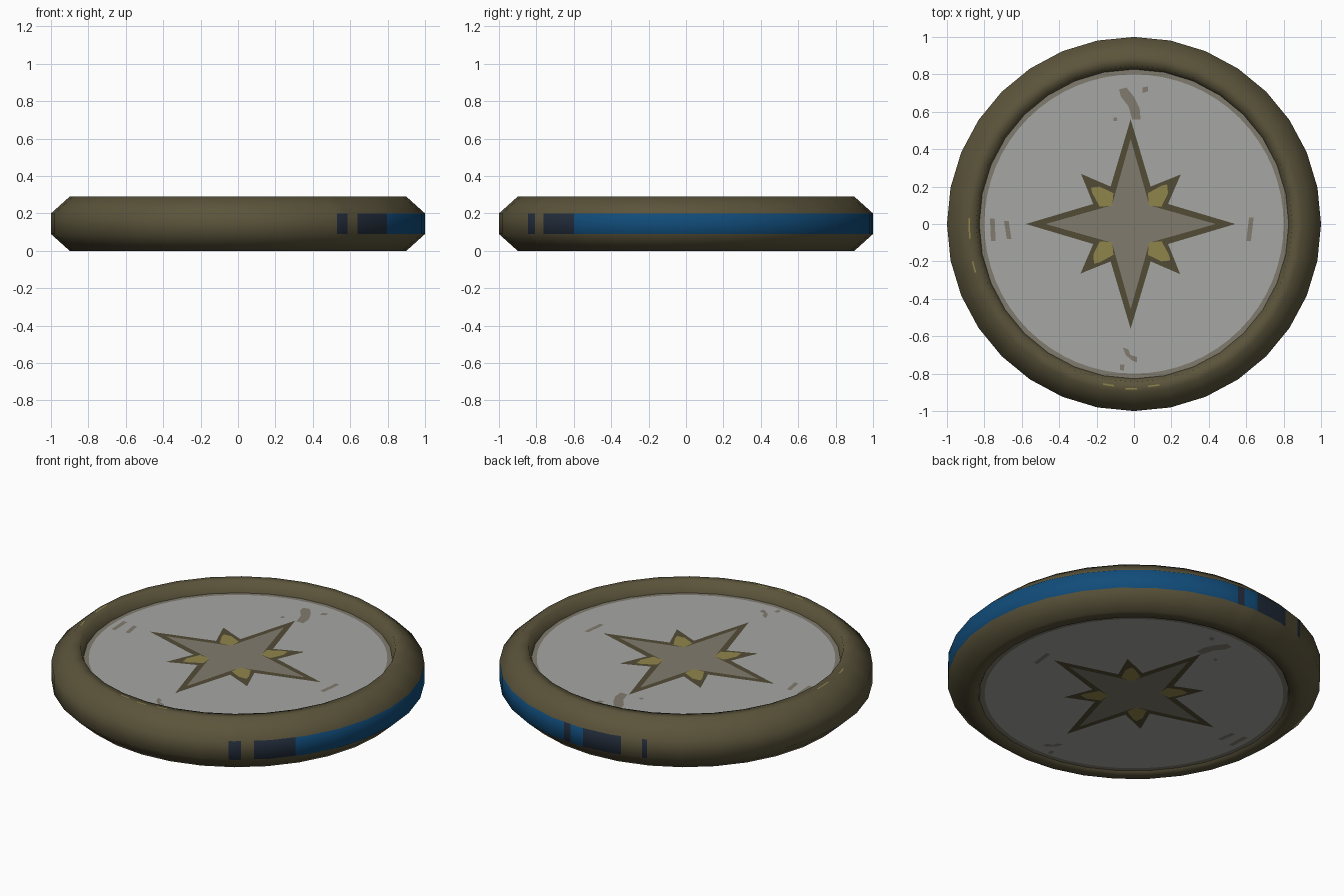
import bpy
import bmesh
import math
from math import radians, cos, sin

if "Cube" in bpy.data.objects:
    bpy.data.objects.remove(bpy.data.objects["Cube"])


def material(name, srgb):
    m = bpy.data.materials.new(name)
    lin = [((c / 255 + 0.055) / 1.055) ** 2.4 for c in srgb]
    m.diffuse_color = (*lin, 1)
    m.use_nodes = True
    m.node_tree.nodes["Principled BSDF"].inputs["Base Color"].default_value = m.diffuse_color
    return m


BRONZE = material("dark bronze", (91, 84, 59))
GREY = material("pale grey", (166, 166, 164))
TAUPE = material("taupe", (128, 123, 109))
OUTLINE = material("dark olive", (82, 75, 53))
GOLD = material("dull gold", (144, 133, 75))
BLUE = material("deep blue", (17, 76, 122))
NAVY = material("dark navy", (35, 45, 60))


def finish(name, bm, mats):
    mesh = bpy.data.meshes.new(name)
    bm.to_mesh(mesh)
    bm.free()
    for m in mats:
        mesh.materials.append(m)
    ob = bpy.data.objects.new(name, mesh)
    bpy.context.collection.objects.link(ob)
    return ob


def sheets(name, polys, z, mat, side=1):
    """Flat painted shapes facing up (side 1) or down (side -1)."""
    bm = bmesh.new()
    for pts in polys:
        f = bm.faces.new([bm.verts.new((x, y, z)) for x, y in pts])
        f.normal_update()
        if f.normal.z * side < 0:
            f.normal_flip()
    return finish(name, bm, [mat])


# Rim: 32-sided ring, with extra cuts where the painted side stripe changes
SIDES = 32
STEP = 360 / SIDES
stripe = [(-58, -54, 2), (-50, -37, 2), (-37, 84, 1), (84, 86.5, 2),
          (86.5, 91.5, 1), (91.5, 104.5, 2), (111.3, 113, 2)]
angles = sorted({round(i * STEP, 3) for i in range(SIDES)}
                | {round(a % 360, 3) for s in stripe for a in s[:2]})
profile = [(0.82, 0.2), (0.845, 0.29), (0.9, 0.29), (1, 0.2),
           (1, 0.09), (0.9, 0), (0.835, 0), (0.82, 0.03)]


def facet(a):
    """Radius factor that keeps extra cuts on the flat sides."""
    return cos(radians(STEP / 2)) / cos(radians(a % STEP - STEP / 2))


bm = bmesh.new()
loops = [[bm.verts.new((r * facet(a) * cos(radians(a)), r * facet(a) * sin(radians(a)), z))
          for r, z in profile] for a in angles]
for i, a in enumerate(angles):
    nxt = (i + 1) % len(angles)
    b = angles[nxt] if nxt else 360
    mid = (a + b) / 2
    mid = mid - 360 if mid > 180 else mid
    for j in range(len(profile)):
        k = (j + 1) % len(profile)
        f = bm.faces.new((loops[i][j], loops[i][k], loops[nxt][k], loops[nxt][j]))
        f.smooth = True
        if j == 3:
            f.material_index = next((m for s, e, m in stripe if s < mid < e), 0)
bmesh.ops.recalc_face_normals(bm, faces=bm.faces)
finish("rim", bm, [BRONZE, BLUE, NAVY])

# Inlaid disc: grey faces with a taupe border
TOP, BOTTOM = 0.226, 0.01
bm = bmesh.new()
N = 64
rows = [[bm.verts.new((r * cos(2 * math.pi * i / N), r * sin(2 * math.pi * i / N), z))
         for i in range(N)]
        for r, z in ((0.8, BOTTOM), (0.83, BOTTOM), (0.83, TOP), (0.8, TOP))]
bm.faces.new(rows[0])
bm.faces.new(rows[3])
for lo, hi in zip(rows, rows[1:]):
    for i in range(N):
        k = (i + 1) % N
        bm.faces.new((lo[i], lo[k], hi[k], hi[i])).material_index = 1
bmesh.ops.recalc_face_normals(bm, faces=bm.faces)
finish("inlay_disc", bm, [GREY, TAUPE])


def quarter_turns(pts, ox):
    """Repeat points four times around the star centre."""
    out = []
    for q in range(4):
        c, s = round(cos(q * math.pi / 2)), round(sin(q * math.pi / 2))
        out.append([(x * c - y * s + ox, x * s + y * c) for x, y in pts])
    return out


# Painted compass star and stains on both faces
outer = [(0.56, 0), (0.2, 0.107), (0.268, 0.265), (0.107, 0.2)]
inner = [(0.455, 0), (0.1, 0.1)]
patch = [(0.098, 0.098), (0.165, 0.092), (0.2, 0.165), (0.195, 0.212),
         (0.165, 0.205), (0.092, 0.165)]
stains = [
    [(-0.08, 0.72), (-0.04, 0.73), (0.0, 0.68), (0.03, 0.62), (0.035, 0.56),
     (-0.01, 0.56), (-0.03, 0.63), (-0.07, 0.68)],
    [(0.045, 0.7), (0.075, 0.71), (0.075, 0.735), (0.045, 0.73)],
    [(-0.11, 0.55), (-0.09, 0.55), (-0.09, 0.57), (-0.11, 0.57)],
    [(-0.77, 0.03), (-0.745, 0.03), (-0.74, -0.09), (-0.765, -0.09)],
    [(-0.695, 0.015), (-0.67, 0.015), (-0.655, -0.08), (-0.68, -0.08)],
    [(0.615, 0.035), (0.64, 0.035), (0.625, -0.09), (0.6, -0.09)],
    [(-0.06, -0.66), (-0.03, -0.67), (-0.02, -0.7), (0.015, -0.71),
     (0.015, -0.74), (-0.01, -0.73), (-0.045, -0.7)],
    [(-0.075, -0.75), (-0.05, -0.75), (-0.055, -0.785), (-0.075, -0.78)],
]
for label, z, side, ox in (("top", TOP, 1, -0.018), ("bottom", BOTTOM, -1, 0)):
    star = sum(quarter_turns(outer, ox), [])
    core = sum(quarter_turns(inner, ox), [])
    sheets(label + "_stains", stains, z + side * 0.001, TAUPE, side)
    sheets(label + "_star_outline", [star], z + side * 0.002, OUTLINE, side)
    sheets(label + "_star_core", [core], z + side * 0.003, TAUPE, side)
    sheets(label + "_star_patches", quarter_turns(patch, ox), z + side * 0.004, GOLD, side)

# Worn gold scratches on the top of the rim
scratches = []
for a0, a1, r in ((-101, -97, 0.875), (-93, -89, 0.885), (-85, -81, 0.875),
                  (178, 185, 0.885), (193, 197, 0.89)):
    arc = [a0, (a0 + a1) / 2, a1]
    scratches.append([(r * cos(radians(a)), r * sin(radians(a))) for a in arc]
                     + [((r - 0.008) * cos(radians(a)), (r - 0.008) * sin(radians(a)))
                        for a in reversed(arc)])
sheets("rim_scratches", scratches, 0.291, GOLD)
